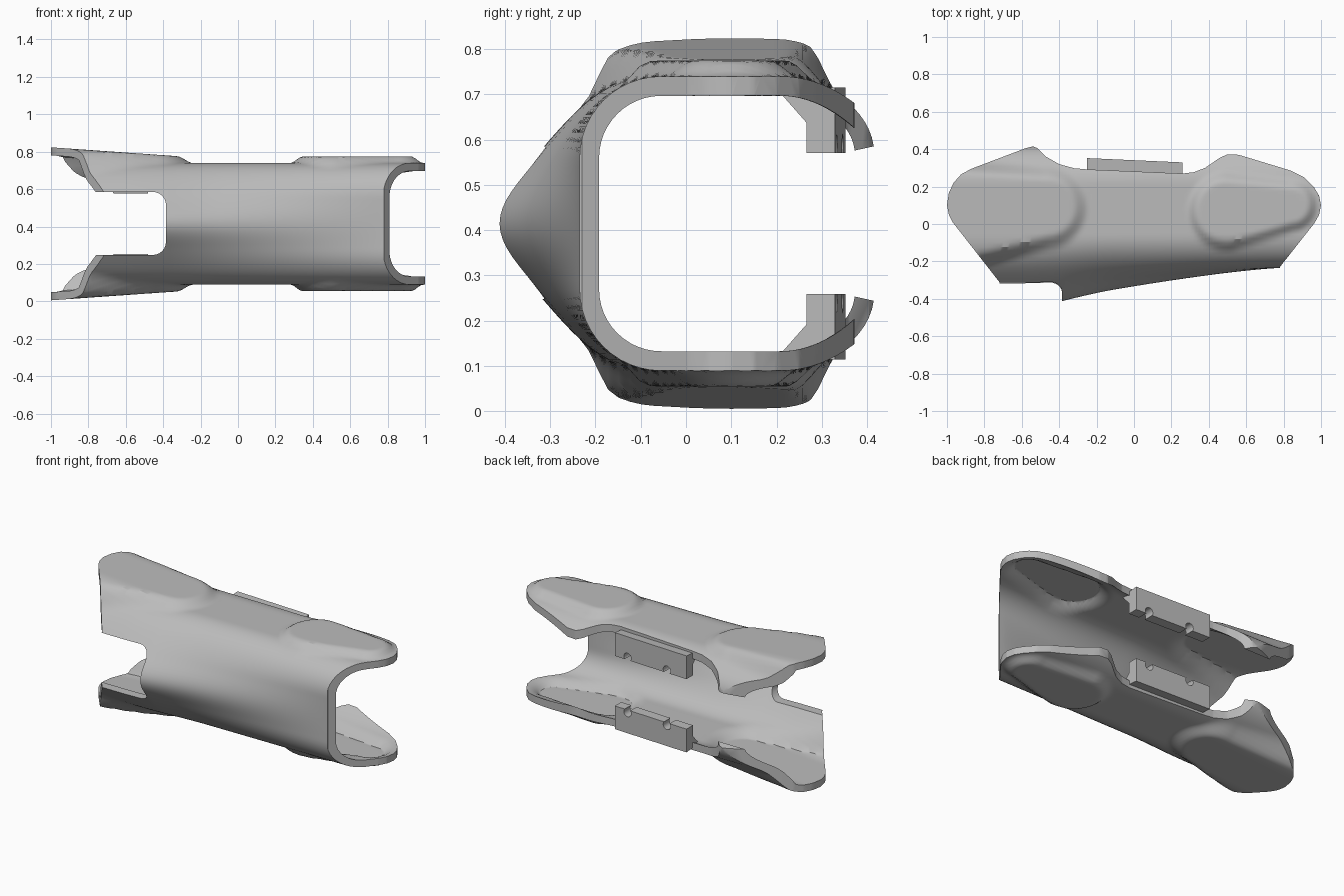
import bpy, bmesh, math
from mathutils import Vector

cube = bpy.data.objects.get("Cube")
if cube:
    bpy.data.objects.remove(cube, do_unlink=True)

MID = 0.4145      # height of the symmetry plane
HALF = 0.325      # half height of the plain channel
WALL = 0.043
FRONT = -0.235
R = 0.18          # corner radius

grey = bpy.data.materials.new("light grey")
grey.use_nodes = True
grey.diffuse_color = (0.5, 0.5, 0.5, 1)
grey.node_tree.nodes["Principled BSDF"].inputs["Base Color"].default_value = (0.5, 0.5, 0.5, 1)


def add_object(name, bm):
    bmesh.ops.recalc_face_normals(bm, faces=bm.faces)
    mesh = bpy.data.meshes.new(name)
    bm.to_mesh(mesh)
    bm.free()
    mesh.materials.append(grey)
    ob = bpy.data.objects.new(name, mesh)
    bpy.context.collection.objects.link(ob)
    return ob


def prism(name, points, depth):
    """Extrude a closed outline of 3D points along a vector."""
    bm = bmesh.new()
    face = bm.faces.new([bm.verts.new(p) for p in points])
    out = bmesh.ops.extrude_face_region(bm, geom=[face])
    verts = [g for g in out["geom"] if isinstance(g, bmesh.types.BMVert)]
    bmesh.ops.translate(bm, vec=depth, verts=verts)
    return add_object(name, bm)


def apply(ob, kind, **settings):
    mod = ob.modifiers.new(kind, kind)
    for key, value in settings.items():
        setattr(mod, key, value)
    bpy.ops.object.select_all(action="DESELECT")
    bpy.context.view_layer.objects.active = ob
    ob.select_set(True)
    bpy.ops.object.modifier_apply(modifier=mod.name)


def cut(ob, cutter, operation="DIFFERENCE"):
    apply(ob, "BOOLEAN", operation=operation, object=cutter, solver="EXACT")
    bpy.data.objects.remove(cutter, do_unlink=True)


def smooth(t):
    t = max(0.0, min(1.0, t))
    return t * t * (3 - 2 * t)


def inside(x, y, a, ra, b, rb):
    """Depth inside a tapered capsule between two circles."""
    a, b, p = Vector(a), Vector(b), Vector((x, y))
    t = max(0.0, min(1.0, (p - a).dot(b - a) / (b - a).length_squared))
    return ra + (rb - ra) * t - (p - a.lerp(b, t)).length


def pad_height(x, y):
    wide = inside(x, y, (-0.47, 0.09), 0.23, (-1.1, 0.03), 0.34)
    narrow = inside(x, y, (0.5, 0.07), 0.22, (0.84, 0.1), 0.15)
    wide_rise = 0.035 + 0.07 * max(0, -0.3 - x)
    return wide_rise * smooth(wide / 0.085) + 0.035 * smooth(narrow / 0.065)


# Half of the channel section: front wall, round corner, flat top, drooping lip
section = [(FRONT, (HALF - R) * i / 8) for i in range(8)]
for i in range(13):
    a = math.pi / 2 * i / 12
    section.append((FRONT + R - R * math.cos(a), HALF - R + R * math.sin(a)))
for i in range(1, 31):
    y = FRONT + R + 0.53 * i / 30
    section.append((y, HALF - 2.2 * max(0, y - 0.21) ** 2))
section = [(y, -z) for y, z in section[:0:-1]] + section

# Shell surface: section swept along x, with front bulge and raised pads
bm = bmesh.new()
rows = []
COUNT = 130
for i in range(COUNT + 1):
    x = -1.08 + 2.16 * i / COUNT
    t = max(0.0, min(1.0, (x + 0.385) / 1.165))
    bulge = 0.165 * (1 - t) ** 1.3
    shift = 0.02 * smooth((-0.1 - x) / 0.5)
    row = []
    for y, z in section:
        py = y - bulge * math.exp(-(z / 0.17) ** 2) - shift * smooth((0.05 - y) / 0.2)
        pz = z + math.copysign(pad_height(x, py), z) * smooth(abs(z) / 0.25)
        row.append(bm.verts.new((x, py, MID + pz)))
    rows.append(row)
for a, b in zip(rows, rows[1:]):
    for j in range(len(a) - 1):
        bm.faces.new((a[j], a[j + 1], b[j + 1], b[j]))
shell = add_object("channel_shell", bm)
# Make the normals point outward, then thicken inward
if sum(p.normal.z * (p.center.z - MID) for p in shell.data.polygons) < 0:
    shell.data.flip_normals()
apply(shell, "SOLIDIFY", thickness=WALL, offset=-1)

# Plan outline trims the ends and the open back edge
outline = [(-0.72, -0.7), (-0.72, -0.31), (-0.97, 0.01), (-0.99, 0.05), (-1, 0.1),
           (-0.99, 0.165), (-0.965, 0.22), (-0.925, 0.265), (-0.87, 0.295),
           (-0.58, 0.405), (-0.54, 0.415), (-0.515, 0.405), (-0.47, 0.36),
           (-0.4, 0.32), (-0.32, 0.298), (-0.25, 0.292), (0.26, 0.27),
           (0.32, 0.277), (0.38, 0.3), (0.46, 0.355), (0.5, 0.372), (0.56, 0.37),
           (0.84, 0.285), (0.91, 0.25), (0.96, 0.2), (0.99, 0.15), (1, 0.1),
           (0.99, 0.05), (0.965, 0.005), (0.78, -0.23), (0.78, -0.7)]
cut(shell, prism("trim", [(x, y, -0.5) for x, y in outline], (0, 0, 2)), "INTERSECT")

# Notch with round corners in the front wall
notch = [(-1.3, -0.7, 0.248), (-1.3, -0.7, 0.585)]
for cz, start in ((0.515, 90), (0.318, 0)):
    for i in range(7):
        a = math.radians(start - 15 * i)
        notch.append((-0.455 + 0.07 * math.cos(a), -0.7, cz + 0.07 * math.sin(a)))
cut(shell, prism("notch", notch, (0, 0.62, 0)))

# Mounting rails along the back edges, each with two round notches
profile = [(0.341, 0.57), (0.278, 0.57), (0.278, 0.637), (0.218, 0.705), (0.341, 0.715)]
SLOPE = -0.045
for name, side in (("upper_rail", 1), ("lower_rail", -1)):
    points = [(-0.25, y - SLOPE * 0.25, MID + side * (z - MID)) for y, z in profile]
    rail = prism(name, points, (0.51, 0.51 * SLOPE, 0))
    for cx in (-0.11, 0.17):
        ring = [(cx + 0.026 * math.cos(math.tau * k / 24), 0.1,
                 MID + side * (0.172 + 0.026 * math.sin(math.tau * k / 24)))
                for k in range(24)]
        cut(rail, prism("hole", ring, (0, 0.4, 0)))

for ob in [o for o in bpy.data.objects if o.name in ("channel_shell", "upper_rail", "lower_rail")]:
    bpy.ops.object.select_all(action="DESELECT")
    bpy.context.view_layer.objects.active = ob
    ob.select_set(True)
    bpy.ops.object.shade_smooth_by_angle(angle=math.radians(30))
